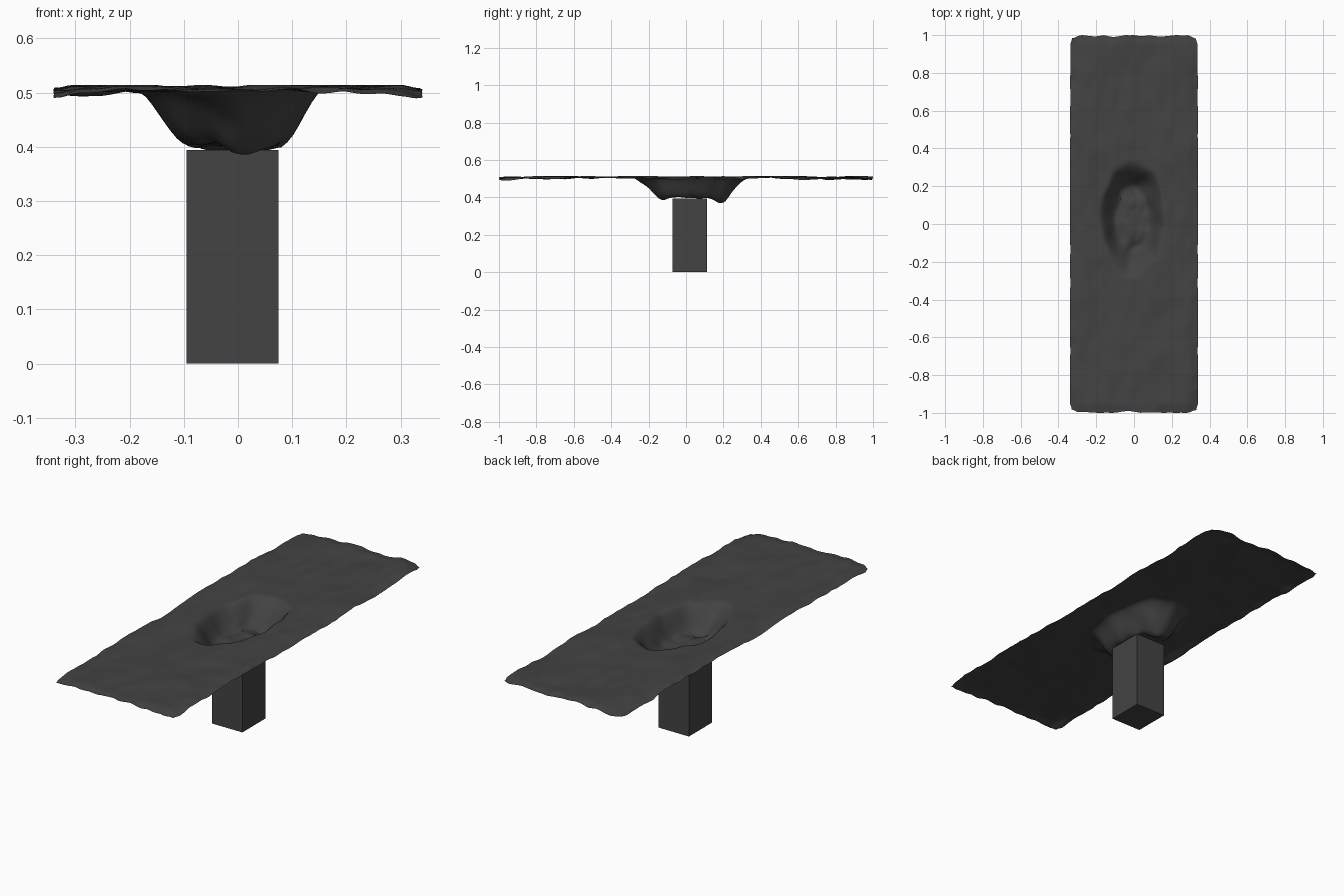
import bpy, bmesh, math
from mathutils import Vector, noise

if "Cube" in bpy.data.objects:
    bpy.data.objects.remove(bpy.data.objects["Cube"])


def material(name, rgb):
    m = bpy.data.materials.new(name)
    m.diffuse_color = (*rgb, 1)
    m.use_nodes = True
    m.node_tree.nodes["Principled BSDF"].inputs["Base Color"].default_value = m.diffuse_color
    return m


dark = material("dark grey", (0.056, 0.056, 0.056))


def make(name, bm):
    me = bpy.data.meshes.new(name)
    bm.to_mesh(me)
    bm.free()
    me.materials.append(dark)
    ob = bpy.data.objects.new(name, me)
    bpy.context.collection.objects.link(ob)
    return ob


def smooth(t):
    t = max(0.0, min(1.0, t))
    return t * t * (3 - 2 * t)


def bump(x, y, cx, cy, rx, ry):
    return math.exp(-((x - cx) / rx) ** 2 - ((y - cy) / ry) ** 2)


def n(x, y, sx, sy, seed):
    return noise.noise(Vector((x * sx, y * sy, seed)))


def height(x, y):
    # gently rumpled sheet, levelled off on top
    z = 0.508 + 0.011 * n(x, y, 6, 4, 1.3) + 0.005 * n(x, y, 18, 9, 5.7)
    # drooping ragged rim
    rim = smooth(1 - min(0.34 - abs(x), 1 - abs(y)) / 0.05)
    corner = smooth(1 - math.hypot(0.34 - abs(x), 1 - abs(y)) / 0.14)
    z -= rim * (0.004 + 0.008 * abs(n(x, y, 10, 10, 8.1))) + 0.007 * corner
    z = max(0.481, min(0.514, z))
    # central hollow that rests on the post
    r = math.hypot((x + 0.005) / 0.172, (y - 0.03) / 0.32)
    r += 0.10 * n(x, y, 14, 8, 3.3)
    floor = smooth((1 - r) / 0.55)
    z -= 0.107 * floor
    # sagging folds in front of and behind the post
    z -= 0.026 * bump(x, y, 0.015, -0.15, 0.05, 0.05) * floor
    z -= 0.032 * bump(x, y, 0.01, 0.20, 0.05, 0.05)
    # sharp creases in the hollow
    z += floor * (0.012 * abs(n(x, y, 22, 12, 2.2)) - 0.002)
    return max(z, 0.37)


# draped sheet
bm = bmesh.new()
NX, NY = 60, 170
rows = []
for j in range(NY + 1):
    row = []
    for i in range(NX + 1):
        x, y = -0.34 + 0.68 * i / NX, -1 + 2 * j / NY
        z = height(x, y)
        ex = smooth((abs(x) - 0.28) / 0.06)
        ey = smooth((abs(y) - 0.94) / 0.06)
        both = ex * ey
        px = x - math.copysign(ex * 0.006 * abs(n(0, y, 1, 9, 4.4)) + 0.01 * both, x)
        py = y - math.copysign(ey * 0.018 * abs(n(x, y, 9, 1, 6.6)) + 0.012 * both, y)
        row.append(bm.verts.new((px, py, z)))
    rows.append(row)
for a, b in zip(rows, rows[1:]):
    for i in range(NX):
        bm.faces.new((a[i], a[i + 1], b[i + 1], b[i]))
sheet = make("draped_sheet", bm)
bpy.context.view_layer.objects.active = sheet
sheet.select_set(True)
bpy.ops.object.shade_smooth_by_angle(angle=math.radians(35))

# square post
bm = bmesh.new()
bmesh.ops.create_cube(bm, size=1)
for v in bm.verts:
    v.co = (-0.01 + 0.17 * v.co.x, 0.02 + 0.185 * v.co.y, 0.197 + 0.394 * v.co.z)
make("square_post", bm)
